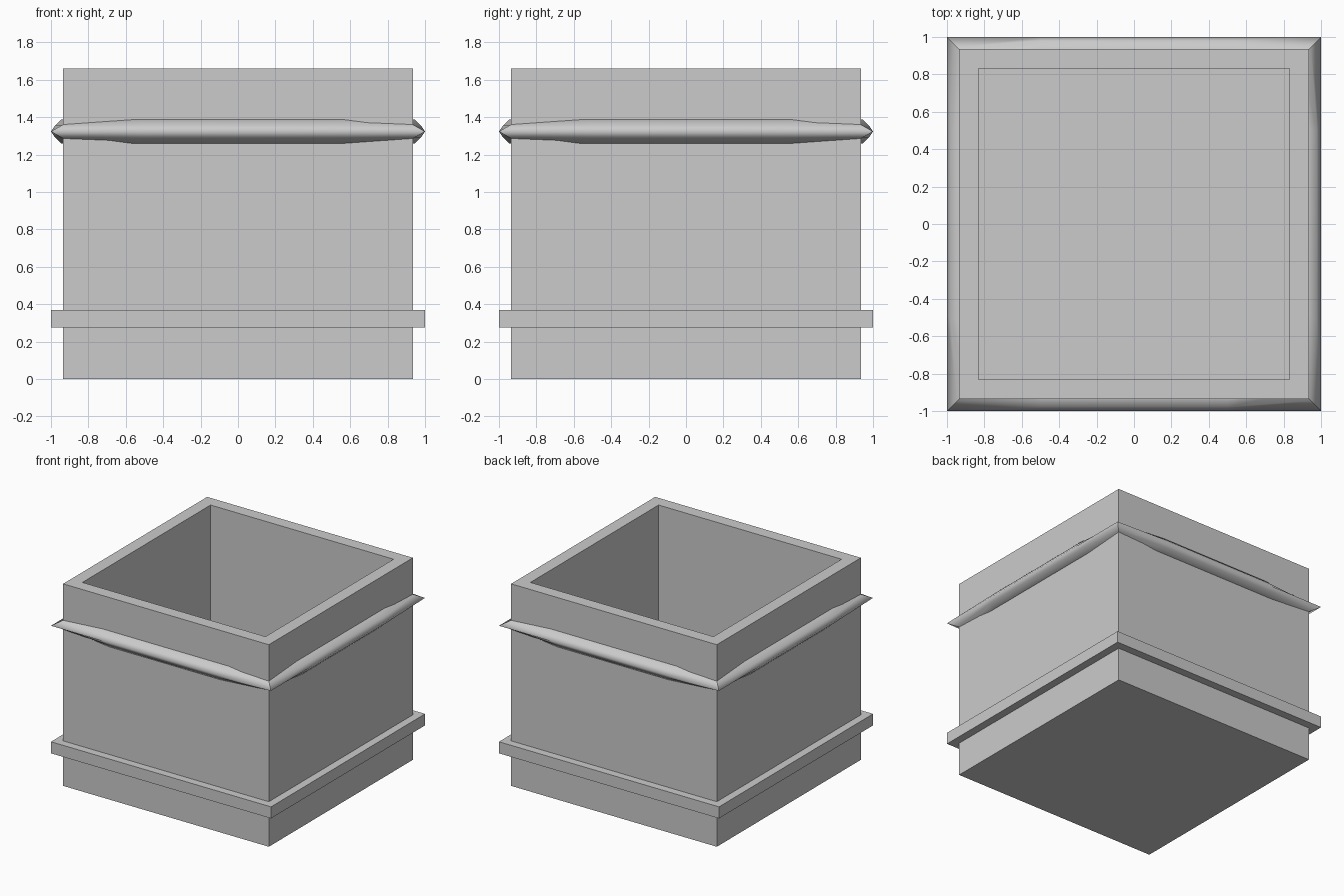
import bpy, bmesh

if "Cube" in bpy.data.objects:
    bpy.data.objects.remove(bpy.data.objects["Cube"])


def square(h, z):
    return [(-h, -h, z), (h, -h, z), (h, h, z), (-h, h, z)]


def loft(name, loops, closed=False, cap=False, smooth=False):
    """Skin a stack of equal-length loops; optionally join ends or cap them."""
    bm = bmesh.new()
    rings = [[bm.verts.new(p) for p in lp] for lp in loops]
    n = len(rings[0])
    pairs = list(zip(rings, rings[1:]))
    if closed:
        pairs.append((rings[-1], rings[0]))
    for a, b in pairs:
        for i in range(n):
            j = (i + 1) % n
            bm.faces.new((a[i], a[j], b[j], b[i]))
    if cap:
        bm.faces.new(rings[0])
        bm.faces.new(rings[-1])
    bmesh.ops.recalc_face_normals(bm, faces=bm.faces)
    if smooth:
        for f in bm.faces:
            f.smooth = True
        # keep the mitred corners crisp
        for e in bm.edges:
            if all(abs(abs(v.co.x) - abs(v.co.y)) < 1e-4 for v in e.verts):
                e.smooth = False
    me = bpy.data.meshes.new(name)
    bm.to_mesh(me)
    bm.free()
    ob = bpy.data.objects.new(name, me)
    bpy.context.collection.objects.link(ob)
    return ob


# Open-topped box with thick walls and a floor
loft("planter_box", [square(0.935, 0), square(0.935, 1.66),
                     square(0.832, 1.66), square(0.832, 0.1)], cap=True)

# Flat lower band
loft("lower_band", [square(1.0, 0.275), square(1.0, 0.37),
                    square(0.92, 0.37), square(0.92, 0.275)], closed=True)


# Upper moulding: fuller along the sides, tapering to pointed mitred corners
def moulding_loop(mid, corner, z):
    pts = []
    s = 0.5
    for rot in range(4):
        for x, y in ((-corner, -corner), (-s, -mid), (s, -mid)):
            for _ in range(rot):
                x, y = -y, x
            pts.append((x, y, z))
    return pts


mid_z, half = 1.323, 0.063
profile = [(0.87, 0.87, -1), (0.945, 0.89, -1), (0.979, 0.945, -0.5),
           (1.0, 1.0, 0),
           (0.979, 0.945, 0.5), (0.945, 0.89, 1), (0.87, 0.87, 1)]
loft("upper_moulding",
     [moulding_loop(m, c, mid_z + half * t) for m, c, t in profile],
     closed=True, smooth=True)
